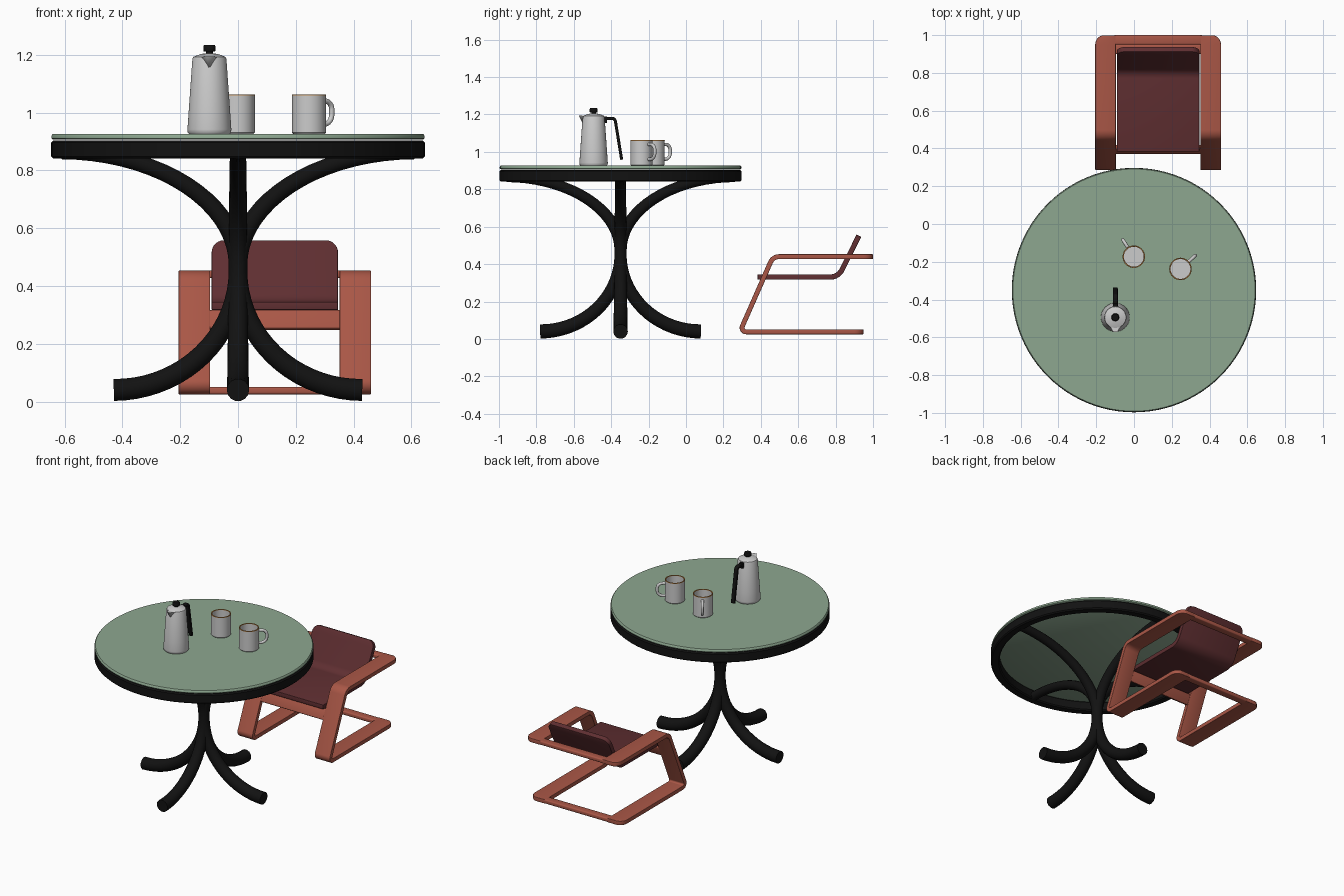
import bpy, bmesh, math
from mathutils import Vector

if "Cube" in bpy.data.objects:
    bpy.data.objects.remove(bpy.data.objects["Cube"])


def mat(name, r, g, b):
    m = bpy.data.materials.new(name)
    m.diffuse_color = (r, g, b, 1)
    m.use_nodes = True
    m.node_tree.nodes["Principled BSDF"].inputs["Base Color"].default_value = m.diffuse_color
    return m


GREEN = mat("sage_green", 0.27, 0.39, 0.28)
BLACK = mat("black", 0.006, 0.006, 0.006)
WOOD = mat("red_wood", 0.40, 0.095, 0.062)
MAROON = mat("maroon", 0.115, 0.028, 0.031)
WHITE = mat("pale_grey", 0.60, 0.60, 0.60)
GOLD = mat("gold_rim", 0.50, 0.24, 0.07)


def finish(ob, m, angle=40):
    """Apply modifiers, colour and smooth an object."""
    bpy.ops.object.select_all(action='DESELECT')
    ob.select_set(True)
    bpy.context.view_layer.objects.active = ob
    bpy.ops.object.convert(target='MESH')
    ob.data.materials.clear()
    ob.data.materials.append(m)
    bpy.ops.object.shade_smooth_by_angle(angle=math.radians(angle))
    return ob


def link(name, bm):
    me = bpy.data.meshes.new(name)
    bm.to_mesh(me)
    bm.free()
    ob = bpy.data.objects.new(name, me)
    bpy.context.collection.objects.link(ob)
    return ob


def lathe(name, profile, x, y, m, n=48, closed=False):
    bm = bmesh.new()
    vs = [bm.verts.new((r, 0, z)) for r, z in profile]
    es = [bm.edges.new(p) for p in zip(vs, vs[1:])]
    if closed:
        es.append(bm.edges.new((vs[-1], vs[0])))
    bmesh.ops.spin(bm, geom=vs + es, cent=(0, 0, 0), axis=(0, 0, 1), angle=math.tau, steps=n)
    bmesh.ops.remove_doubles(bm, verts=bm.verts, dist=1e-5)
    bmesh.ops.recalc_face_normals(bm, faces=bm.faces)
    ob = link(name, bm)
    ob.location = (x, y, 0)
    return finish(ob, m)


def tube(name, pts, radii, m):
    cu = bpy.data.curves.new(name, 'CURVE')
    cu.dimensions = '3D'
    cu.bevel_depth = 1
    cu.bevel_resolution = 5
    cu.use_fill_caps = True
    sp = cu.splines.new('POLY')
    sp.points.add(len(pts) - 1)
    for p, co, r in zip(sp.points, pts, radii):
        p.co = (*co, 1)
        p.radius = r
    ob = bpy.data.objects.new(name, cu)
    bpy.context.collection.objects.link(ob)
    return finish(ob, m)


def fillet(pts, radii, n=8):
    """Round the inner corners of a 2D path."""
    pts = [Vector(p) for p in pts]
    out = [pts[0]]
    for a, b, c, r in zip(pts, pts[1:], pts[2:], radii):
        u, v = (a - b).normalized(), (c - b).normalized()
        half = u.angle(v) / 2
        t = r / math.tan(half)
        mid = (u + v).normalized()
        cen = b + mid * (r / math.sin(half))
        s, e = b + u * t - cen, b + v * t - cen
        for i in range(n + 1):
            d = s.lerp(e, i / n).normalized() * r
            out.append(cen + d)
    return out + [pts[-1]]


def ribbon(name, stations, thick, bevel, m):
    """Bent board from (x0, x1, y, z) stations."""
    bm = bmesh.new()
    rows = [(bm.verts.new((a, y, z)), bm.verts.new((b, y, z))) for a, b, y, z in stations]
    for p, q in zip(rows, rows[1:]):
        bm.faces.new((p[0], p[1], q[1], q[0]))
    ob = link(name, bm)
    s = ob.modifiers.new("thick", 'SOLIDIFY')
    s.thickness, s.offset, s.use_even_offset = thick, 0, True
    b = ob.modifiers.new("round", 'BEVEL')
    b.width, b.segments, b.limit_method, b.angle_limit = bevel, 3, 'ANGLE', math.radians(50)
    return finish(ob, m)


def inset(d, r):
    """Sideways inset of a rounded corner at distance d from the end."""
    return r - math.sqrt(max(0, r * r - (r - d) ** 2)) if d < r else 0


CORNER = [1, .8, .6, .42, .27, .15, .06, .015]

# Table top and the rim ring below it
TY = -0.35
lathe("table_top", [(0, .907), (.640, .907), (.646, .911), (.646, .920), (.641, .926), (0, .926)],
      0, TY, GREEN, 96)
lathe("table_rim", [(.600, .841), (.640, .841), (.647, .848), (.647, .897), (.640, .904), (.600, .904),
                    (.593, .897), (.593, .848)], 0, TY, BLACK, 96, True)

# Four curved legs, each flaring out at the foot and at the top
path = []
for i in range(19):
    a = math.radians(90 * i / 18)
    path.append((.43 - .43 * math.sin(a), .45 - .41 * math.cos(a)))
for i in range(1, 19):
    a = math.radians(90 * i / 18)
    path.append((.61 - .61 * math.cos(a), .47 + .395 * math.sin(a)))
radii = [.039 - .012 * i / (len(path) - 1) for i in range(len(path))]
for k, side in enumerate(("right", "back", "left", "front")):
    c, s = math.cos(k * math.pi / 2), math.sin(k * math.pi / 2)
    tube(side + "_table_leg", [(r * c, TY + r * s, z) for r, z in path], radii, BLACK)

# Chair frame: a bent board on each side
CX, OUT, INN = 0.1275, 0.333, 0.224
side_path = fillet([(.90, .038), (.288, .038), (.465, .44), (.95, .44)], (.022, .05))
R = .05
floor_end = [(.95 - d * R, .038) for d in reversed(CORNER)]
arm_end = [(1.0 - d * R, .44) for d in CORNER]
for s, side in ((-1, "left"), (1, "right")):
    st = []
    for y, z in floor_end[::1]:
        st.append((CX + s * INN, CX + s * (OUT - inset(.95 - y, R)), y, z))
    st = sorted(st, key=lambda q: -q[2])
    st += [(CX + s * INN, CX + s * OUT, p.x, p.y) for p in side_path[1:-1]]
    st += [(CX + s * INN, CX + s * (OUT - inset(1.0 - y, R)), y, z) for y, z in arm_end]
    ribbon(side + "_chair_frame", st, .026, .007, WOOD)

# Cross boards: behind the arms, on the floor and under the seat front
W = INN + .012
ribbon("back_arm_bar", [(CX - W, CX + W, .95, .44), (CX - W, CX + W, 1.0, .44)], .026, .007, WOOD)
ribbon("back_floor_bar", [(CX - W, CX + W, .90, .038), (CX - W, CX + W, .95, .038)], .026, .007, WOOD)
ribbon("seat_front_bar", [(CX - W, CX + W, .381, .25), (CX - W, CX + W, .409, .313)], .024, .005, WOOD)

# Seat and backrest in one bent cushion with rounded top corners
cush = fillet([(.383, .331), (.815, .331), (.925, .553)], (.07,), 10)
H, RC = .2185, .045
a, b = cush[-2], cush[-1]
d = (a - b).normalized()
cush = cush[:-1] + [b + d * (t * RC) for t in CORNER]
st = []
for p in cush:
    w = H - (inset((p - b).length, RC) if p.y > .45 else 0)
    st.append((CX - w, CX + w, p.x, p.y))
ribbon("seat_cushion", st, .028, .008, MAROON)

# Coffee pot
PX, PY = -.099, -.494
lathe("pot_body", [(0, .926), (.070, .926), (.075, .931), (.076, .942), (.072, 1.0), (.059, 1.185),
                   (.056, 1.193), (.030, 1.203), (0, 1.207)], PX, PY, WHITE)
lathe("pot_knob", [(0, 1.203), (.012, 1.203), (.012, 1.211), (.019, 1.211), (.021, 1.214), (.021, 1.230),
                   (.018, 1.234), (0, 1.234)], PX, PY, BLACK, 32)
bm = bmesh.new()
for co in ((-.03, -.045, 1.192), (.03, -.045, 1.192), (-.010, -.079, 1.195), (.010, -.079, 1.195),
           (0, -.055, 1.145), (0, -.03, 1.15)):
    bm.verts.new((PX + co[0], PY + co[1], co[2]))
bmesh.ops.convex_hull(bm, input=bm.verts)
finish(link("pot_spout", bm), WHITE, 60)
hp = fillet([(-.445, 1.176), (-.380, 1.180), (-.344, .958)], (.018,))
ribbon("pot_handle", [(PX - .013, PX + .013, p.x, p.y) for p in hp], .016, .004, BLACK)
ribbon("pot_handle_mount", [(PX - .013, PX + .013, -.446, 1.172), (PX - .013, PX + .013, -.422, 1.172)],
       .036, .004, BLACK)

# Two mugs with gold rims and loop handles
for name, mx, my, ang in (("near_mug", .246, -.238, 42), ("far_mug", -.001, -.173, 123)):
    lathe(name, [(0, .926), (.054, .926), (.059, .931), (.059, 1.060), (.053, 1.060), (.053, .936), (0, .936)],
          mx, my, WHITE)
    lathe(name + "_rim", [(.0525, 1.059), (.0595, 1.059), (.059, 1.063), (.053, 1.063)], mx, my, GOLD, 48, True)
    loop = fillet([(.054, 1.040), (.106, 1.040), (.106, .960), (.054, .960)], (.03, .035))
    c, s = math.cos(math.radians(ang)), math.sin(math.radians(ang))
    tube(name + "_handle", [(mx + p.x * c, my + p.x * s, p.y) for p in loop], [.009] * len(loop), WHITE)
